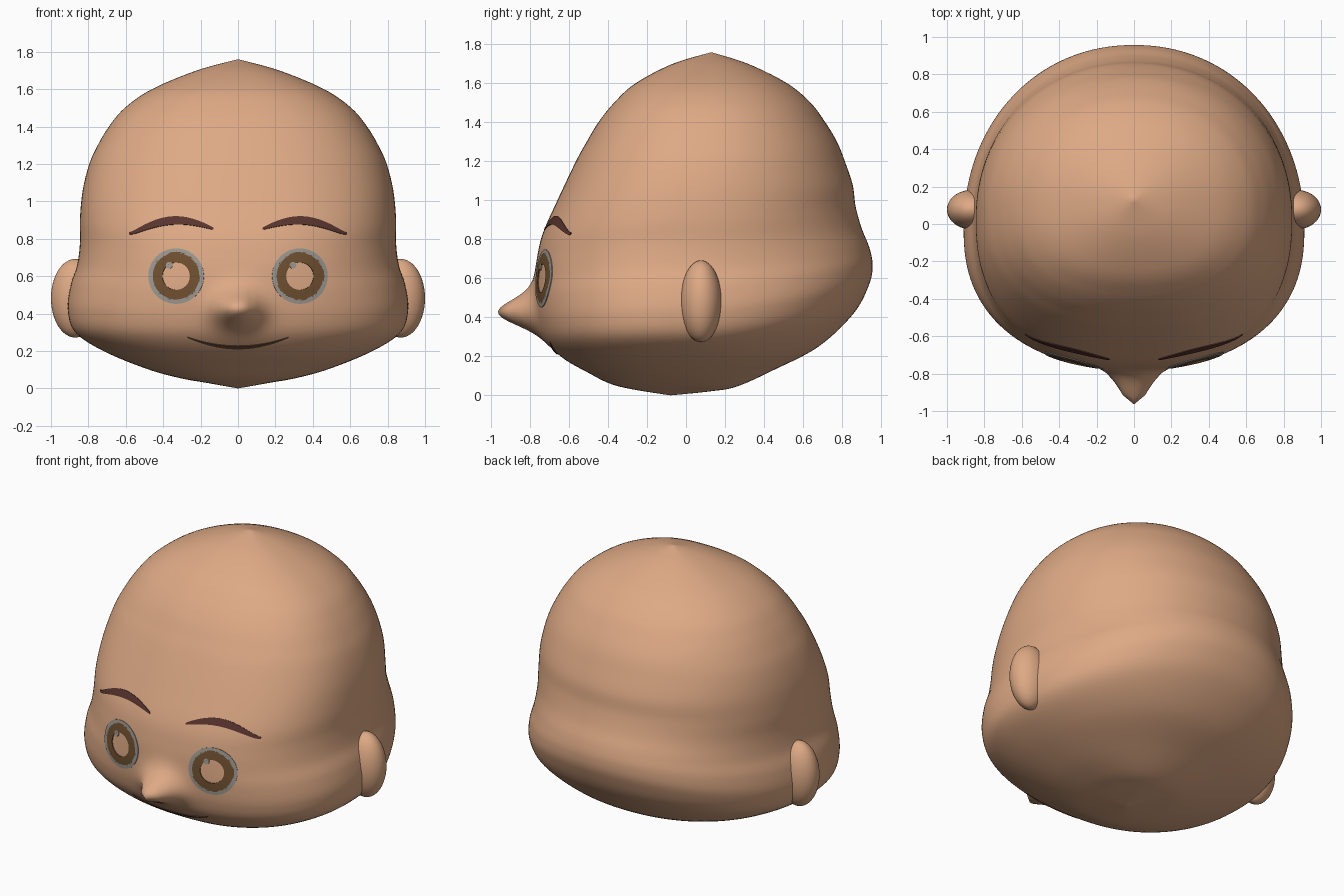
import bpy, bmesh, math
from mathutils import Vector
from mathutils.bvhtree import BVHTree

cube = bpy.data.objects.get("Cube")
if cube:
    bpy.data.objects.remove(cube, do_unlink=True)


def material(name, r, g, b):
    m = bpy.data.materials.new(name)
    m.use_nodes = True
    m.diffuse_color = (r, g, b, 1)
    m.node_tree.nodes["Principled BSDF"].inputs["Base Color"].default_value = (r, g, b, 1)
    return m


SKIN = material("skin", 0.73, 0.40, 0.235)
BROW = material("brow_brown", 0.10, 0.035, 0.028)
IRIS = material("iris_brown", 0.16, 0.08, 0.03)
RIM = material("eye_grey", 0.33, 0.31, 0.28)
LIP = material("mouth_brown", 0.13, 0.06, 0.035)


def add_object(name, bm, mat, smooth=True):
    bmesh.ops.recalc_face_normals(bm, faces=bm.faces)
    mesh = bpy.data.meshes.new(name)
    bm.to_mesh(mesh)
    bm.free()
    mesh.materials.append(mat)
    for p in mesh.polygons:
        p.use_smooth = smooth
    ob = bpy.data.objects.new(name, mesh)
    bpy.context.collection.objects.link(ob)
    return ob


# Head rings: half width, side height, front y, front height, back y, back height
RINGS = [
    (0, 0, -.08, 0, -.08, 0),
    (.17, .03, -.27, .03, .12, .02),
    (.31, .055, -.39, .06, .26, .045),
    (.49, .105, -.50, .115, .45, .13),
    (.72, .20, -.63, .19, .68, .25),
    (.87, .30, -.72, .28, .86, .42),
    (.91, .42, -.76, .38, .94, .57),
    (.895, .55, -.775, .50, .957, .67),
    (.86, .66, -.775, .60, .94, .76),
    (.845, .78, -.765, .70, .90, .86),
    (.845, .91, -.735, .83, .87, .97),
    (.83, 1.06, -.66, 1.0, .855, 1.08),
    (.795, 1.2, -.565, 1.2, .815, 1.2),
    (.75, 1.3, -.51, 1.3, .775, 1.3),
    (.69, 1.4, -.45, 1.4, .715, 1.4),
    (.605, 1.5, -.37, 1.5, .64, 1.5),
    (.46, 1.6, -.26, 1.6, .52, 1.6),
    (.22, 1.7, -.07, 1.7, .32, 1.7),
    (0, 1.76, .13, 1.76, .13, 1.76),
]
SEGS, STEPS = 160, 7


def spline(i, t):
    """Smooth ring between ring i and ring i + 1."""
    p = [RINGS[min(max(k, 0), len(RINGS) - 1)] for k in range(i - 1, i + 3)]
    return [b + t / 2 * (c - a + t * (2 * a - 5 * b + 4 * c - d + t * (3 * (b - c) + d - a)))
            for a, b, c, d in zip(*p)]


def head_point(ring, angle):
    w, zs, yf, zf, yb, zb = ring
    c, s = math.cos(angle), math.sin(angle)
    front = s < 0
    power = 2 / (2.35 if front else 2.1)
    yc = -.08 + .21 * zs / 1.76
    y_end, z_end = (yf, zf) if front else (yb, zb)
    x = math.copysign(abs(c) ** power, c) * w
    k = abs(s) ** power
    y = yc + (y_end - yc) * k
    z = zs + (z_end - zs) * k * k
    # Nose pulled out of the face
    if y < -.3:
        dz = z - .42
        y -= .185 * math.exp(-(x / .078) ** 2 / 2 - (dz / .06) ** 2 / 2)
        y -= .025 * math.exp(-(x / .1) ** 2 - ((z - .5) / .09) ** 2)
    return x, y, z


bm = bmesh.new()
rows = []
for i in range(len(RINGS) - 1):
    for j in range(STEPS):
        if i + j:
            ring = spline(i, j / STEPS)
            rows.append([bm.verts.new(head_point(ring, math.tau * k / SEGS)) for k in range(SEGS)])
for a, b in zip(rows, rows[1:]):
    for k in range(SEGS):
        n = (k + 1) % SEGS
        bm.faces.new((a[k], a[n], b[n], b[k]))
for row, end in ((rows[0], RINGS[0]), (rows[-1], RINGS[-1])):
    pole = bm.verts.new((0, end[2], end[1]))
    for k in range(SEGS):
        bm.faces.new((row[k], row[(k + 1) % SEGS], pole))
surface = BVHTree.FromBMesh(bm)
add_object("head", bm, SKIN)


def on_face(x, z, lift):
    hit, normal, _, _ = surface.ray_cast(Vector((x, -2, z)), Vector((0, 1, 0)))
    if normal.y > 0:
        normal = -normal
    return hit + normal * lift


def face_plate(name, edge_a, edge_b, lift, mat, across=4):
    """Thin plate lying on the face between two edges of (x, z) points."""
    bm = bmesh.new()
    grid = []
    for (xa, za), (xb, zb) in zip(edge_a, edge_b):
        grid.append([bm.verts.new(on_face(xa + (xb - xa) * t / across, za + (zb - za) * t / across, lift))
                     for t in range(across + 1)])
    for p, q in zip(grid, grid[1:]):
        for t in range(across):
            bm.faces.new((p[t], p[t + 1], q[t + 1], q[t]))
    bmesh.ops.remove_doubles(bm, verts=bm.verts, dist=0.0005)
    ob = add_object(name, bm, mat, False)
    solid = ob.modifiers.new("thickness", "SOLIDIFY")
    solid.thickness = 0.009
    solid.offset = 0
    return ob


def circle(x, z, r, n=48):
    return [(x + r * math.cos(math.tau * k / n), z + r * math.sin(math.tau * k / n)) for k in range(n + 1)]


def arc(x0, x1, height, n=32):
    """Edge from x0 to x1 with its height given along 0..1."""
    return [(x0 + (x1 - x0) * k / n, height(k / n)) for k in range(n + 1)]


for side, sx in (("left", 1), ("right", -1)):
    # Eye: grey rim, brown iris ring around an open centre, small glint
    ex, ez = sx * .33, .60
    face_plate(side + "_eye_rim", circle(ex, ez, .148), circle(ex, ez, .124), .014, RIM)
    face_plate(side + "_iris", circle(ex, ez, .13), circle(ex, ez, .073), .010, IRIS)
    face_plate(side + "_glint", circle(ex - .037, ez + .058, .018, 16),
               circle(ex - .037, ez + .058, .001, 16), .018, RIM, 2)

    # Eyebrow: tapered arch
    def brow_mid(t):
        return .853 + .045 * math.sin(math.pi * min(t * 1.05, 1)) - .042 * t * t + .018 * t

    def brow_half(t):
        return .005 + .017 * math.sin(math.pi * t) ** .8

    face_plate(side + "_eyebrow",
               arc(sx * .13, sx * .58, lambda t: brow_mid(t) + brow_half(t)),
               arc(sx * .13, sx * .58, lambda t: brow_mid(t) - brow_half(t)), .006, BROW)

    # Ear: flattened ball set into the side of the head
    bm = bmesh.new()
    bmesh.ops.create_uvsphere(bm, u_segments=40, v_segments=24, radius=1)
    bmesh.ops.scale(bm, vec=(.13, .105, .21), verts=bm.verts)
    bmesh.ops.translate(bm, vec=(sx * .87, .077, .482), verts=bm.verts)
    add_object(side + "_ear", bm, SKIN)

# Mouth: thin smiling crescent
face_plate("mouth",
           arc(-.27, .27, lambda t: .228 + .047 * (2 * t - 1) ** 2),
           arc(-.27, .27, lambda t: .212 + .061 * (2 * t - 1) ** 2), .003, LIP, 2)
